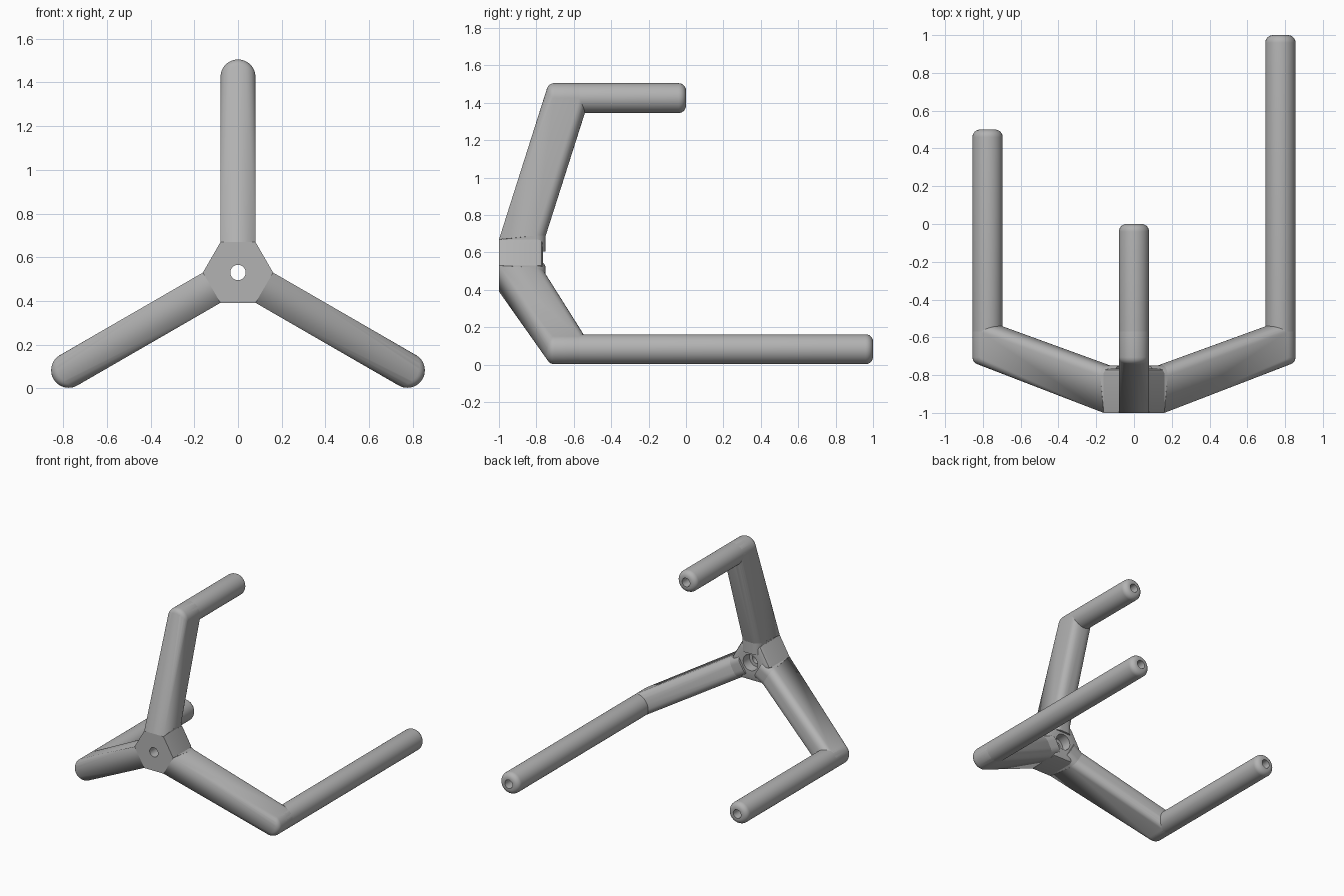
import bpy
import bmesh
from math import sin, cos, pi, radians
from mathutils import Vector

cube = bpy.data.objects.get("Cube")
if cube:
    bpy.data.objects.remove(cube)

GREY = (0.45, 0.45, 0.45, 1)
mat = bpy.data.materials.new("plain_grey")
mat.use_nodes = True
mat.diffuse_color = GREY
mat.node_tree.nodes["Principled BSDF"].inputs["Base Color"].default_value = GREY

HUB_Z = 0.53      # hub centre height
REACH = 0.895     # hub centre to rod axis
R = 0.08          # rod radius and half the arm width
BEVEL = 0.04
HUB_FLAT = 0.139  # hub centre to each flat side
FRONT, BACK = -1.0, -0.75
ELBOW_FRONT, ELBOW_BACK = -0.745, -0.53


def finish(name, bm):
    bmesh.ops.remove_doubles(bm, verts=bm.verts, dist=1e-5)
    bmesh.ops.recalc_face_normals(bm, faces=bm.faces)
    mesh = bpy.data.meshes.new(name)
    bm.to_mesh(mesh)
    bm.free()
    mesh.materials.append(mat)
    obj = bpy.data.objects.new(name, mesh)
    bpy.context.collection.objects.link(obj)
    bpy.ops.object.select_all(action='DESELECT')
    obj.select_set(True)
    bpy.context.view_layer.objects.active = obj
    bpy.ops.object.shade_smooth_by_angle(angle=radians(35))
    return obj


def ring(radius, y, n=48):
    """Points around the y axis; radius is a number or a function of angle."""
    pts = []
    for i in range(n):
        t = 2 * pi * i / n
        r = radius(t) if callable(radius) else radius
        pts.append(Vector((r * cos(t), y, r * sin(t))))
    return pts


def lathe(name, profile, centre, closed=False):
    bm = bmesh.new()
    loops = [[bm.verts.new(p + centre) for p in ring(r, y)] for r, y in profile]
    pairs = list(zip(loops, loops[1:]))
    if closed:
        pairs.append((loops[-1], loops[0]))
    for a, b in pairs:
        for i in range(len(a)):
            j = (i + 1) % len(a)
            bm.faces.new((a[i], a[j], b[j], b[i]))
    return finish(name, bm)


def hull(name, points):
    bm = bmesh.new()
    for p in points:
        bm.verts.new(p)
    res = bmesh.ops.convex_hull(bm, input=bm.verts)
    spare = {v for v in res["geom_interior"] + res["geom_unused"]
             if isinstance(v, bmesh.types.BMVert)}
    bmesh.ops.delete(bm, geom=list(spare), context='VERTS')
    return finish(name, bm)


def bevel_arc(y_end, direction, steps=6):
    """Rounded rod end as (radius, y), running from the end face to the side."""
    inner = R - BEVEL
    return [(inner + BEVEL * sin(t), y_end + direction * BEVEL * (1 - cos(t)))
            for t in (pi / 2 * i / steps for i in range(steps + 1))]


def hub_radius(inset):
    def radius(t):
        off = (t % (pi / 3)) - pi / 6
        return (HUB_FLAT - inset) / cos(off)
    return radius


def root_section(d, s, front_dist, back_dist, front_y):
    """Arm cross-section at the hub: square in front, rounded behind."""
    up = Vector((0, 1, 0))
    base = Vector((0, 0, HUB_Z))
    pts = [base + d * front_dist + s * k * R + up * front_y for k in (-1, 1)]
    fillet = 0.055
    for k in (-1, 1):
        for i in range(9):
            t = pi / 2 * i / 8
            u = k * (R - fillet + fillet * cos(t))
            pts.append(base + d * back_dist + s * u
                       + up * (BACK - fillet + fillet * sin(t)))
    return pts


# Hexagonal hub with a through hole and a wider recess behind
lathe("hub", [
    (hub_radius(0), FRONT), (hub_radius(0), -0.79),
    (hub_radius(0.008), -0.772), (hub_radius(0.025), -0.765),
    (0.06, -0.765), (0.06, -0.84), (0.035, -0.84), (0.035, FRONT),
], Vector((0, 0, HUB_Z)), closed=True)

# Three arms, each with a rod of its own length
for label, angle, tip in (("top", 90, 0.0), ("right", 210, 0.5), ("left", 330, 1.0)):
    a = radians(angle)
    d = Vector((cos(a), 0, sin(a)))
    s = Vector((-sin(a), 0, cos(a)))
    axis = Vector((0, 0, HUB_Z)) + d * REACH

    # Rounded shoulder on the hub
    hull(label + "_shoulder",
         root_section(d, s, 0.075, 0.075, -0.9) + root_section(d, s, HUB_FLAT, 0.16, -0.99))

    # Slanting arm between hub and elbow
    elbow = []
    for r, y in bevel_arc(ELBOW_FRONT, 1) + bevel_arc(ELBOW_BACK, -1):
        elbow += [p + axis for p in ring(r, y)]
    hull(label + "_arm", root_section(d, s, HUB_FLAT, 0.16, FRONT) + elbow)

    # Round rod with a small socket in its tip
    profile = [(0, ELBOW_FRONT)] + bevel_arc(ELBOW_FRONT, 1)
    profile += bevel_arc(tip, -1)[::-1]
    profile += [(0.032, tip), (0.032, tip - 0.08), (0, tip - 0.08)]
    lathe(label + "_rod", profile, axis)
